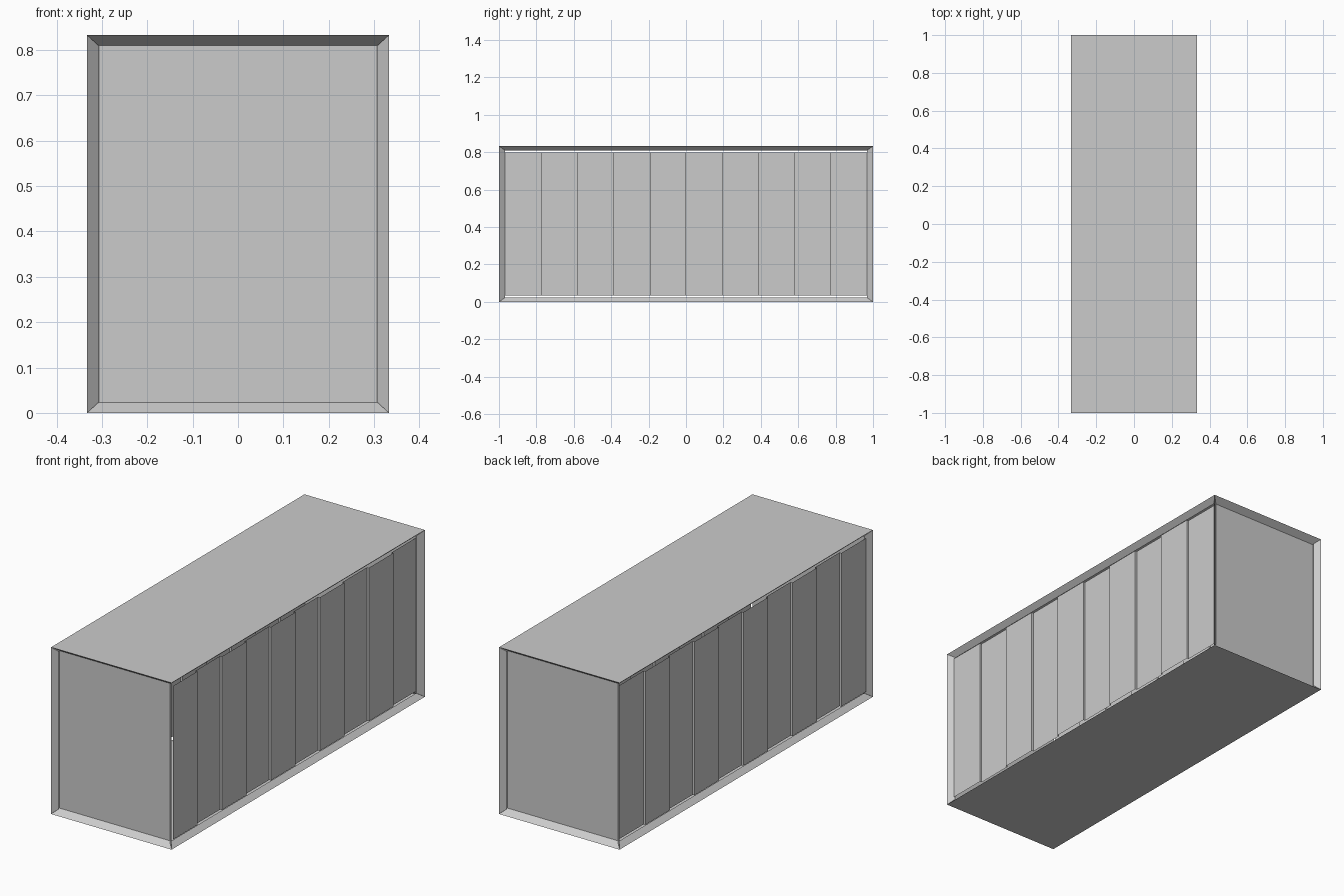
import bpy, bmesh

if "Cube" in bpy.data.objects:
    bpy.data.objects.remove(bpy.data.objects["Cube"])

W, L, H = 0.333, 1.0, 0.833      # half width, half length, height
T = 0.033                        # frame bar thickness
OUT, DEEP = 0.016, 0.026         # recess of the raised and sunken ribs
RIBS = 10


def make_object(name, bm):
    mesh = bpy.data.meshes.new(name)
    bm.to_mesh(mesh)
    bm.free()
    obj = bpy.data.objects.new(name, mesh)
    bpy.context.collection.objects.link(obj)
    return obj


# Container frame: box with recessed ends and open long sides
bm = bmesh.new()
bmesh.ops.create_cube(bm, size=1)
for v in bm.verts:
    v.co = (v.co.x * 2 * W, v.co.y * 2 * L, (v.co.z + 0.5) * H)
bm.normal_update()
ends = [f for f in bm.faces if abs(f.normal.y) > 0.9]
sides = [f for f in bm.faces if abs(f.normal.x) > 0.9]
bmesh.ops.inset_individual(bm, faces=ends, thickness=T, depth=-T)
bmesh.ops.inset_individual(bm, faces=sides, thickness=T, depth=-DEEP)
bmesh.ops.delete(bm, geom=sides, context='FACES_ONLY')
make_object("container_frame", bm)


# Ribbed side wall: stepped profile extruded upwards
def side_wall(name, side):
    bm = bmesh.new()
    step = 2 * (L - T) / RIBS
    profile = []
    for i in range(RIBS):
        x = side * (W - (DEEP if i % 2 else OUT))
        y = -(L - T) + i * step
        profile += [(x, y), (x, y + step)]
    low = [bm.verts.new((x, y, T)) for x, y in profile]
    high = [bm.verts.new((x, y, H - T)) for x, y in profile]
    for i in range(len(profile) - 1):
        quad = [low[i], low[i + 1], high[i + 1], high[i]]
        bm.faces.new(quad if side > 0 else quad[::-1])
    make_object(name, bm)


side_wall("right_ribbed_wall", 1)
side_wall("left_ribbed_wall", -1)
